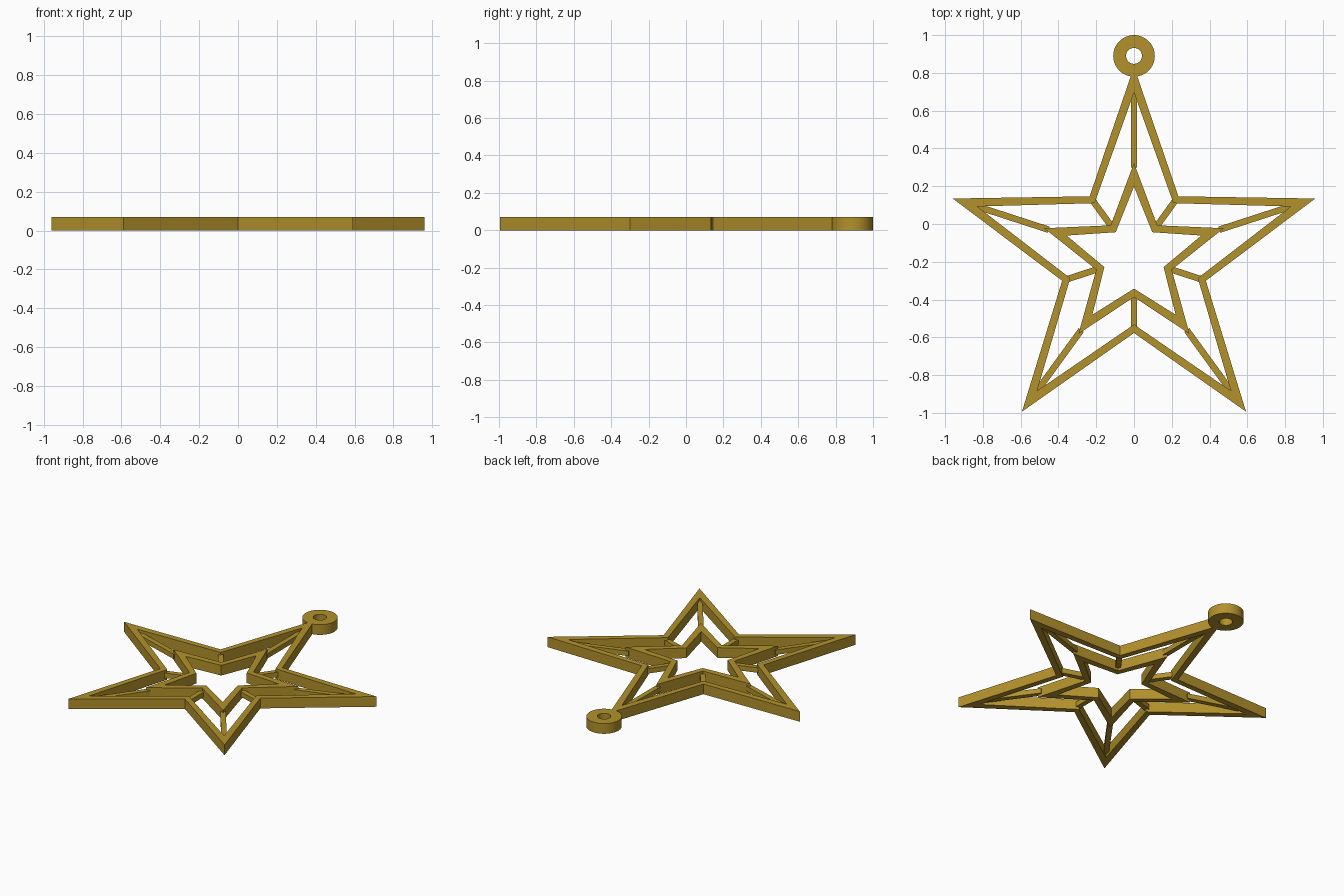
import bpy, bmesh, math
from mathutils import Matrix

if "Cube" in bpy.data.objects:
    bpy.data.objects.remove(bpy.data.objects["Cube"])

HEIGHT = 0.07
CENTRE_Y = -0.177

gold = bpy.data.materials.new("gold")
gold.diffuse_color = (0.45, 0.285, 0.025, 1)
gold.use_nodes = True
gold.node_tree.nodes["Principled BSDF"].inputs["Base Color"].default_value = gold.diffuse_color


def finish(bm, name):
    bmesh.ops.recalc_face_normals(bm, faces=bm.faces)
    mesh = bpy.data.meshes.new(name)
    bm.to_mesh(mesh)
    bm.free()
    mesh.materials.append(gold)
    obj = bpy.data.objects.new(name, mesh)
    bpy.context.collection.objects.link(obj)
    return obj


def star_points(tip, notch):
    pts = []
    for i in range(10):
        a = math.radians(90 + 36 * i)
        r = notch if i % 2 else tip
        pts.append((r * math.cos(a), CENTRE_Y + r * math.sin(a)))
    return pts


def circle_points(r, y, n=64):
    return [(r * math.cos(2 * math.pi * i / n), y + r * math.sin(2 * math.pi * i / n))
            for i in range(n)]


def band(name, outer, inner):
    """Closed flat band between two outlines, from the ground to HEIGHT."""
    bm = bmesh.new()
    loops = [[bm.verts.new((x, y, z)) for x, y in pts]
             for pts, z in ((outer, 0), (outer, HEIGHT), (inner, HEIGHT), (inner, 0))]
    n = len(outer)
    for k in range(4):
        a, b = loops[k], loops[(k + 1) % 4]
        for i in range(n):
            j = (i + 1) % n
            bm.faces.new((a[i], a[j], b[j], b[i]))
    return finish(bm, name)


# Two nested star frames
band("outer_star", star_points(1.009, 0.40), star_points(0.873, 0.355))
band("inner_star", star_points(0.50, 0.21), star_points(0.375, 0.165))

# Hanging ring above the top tip
ring = band("hanging_ring", circle_points(0.11, 0.89), circle_points(0.042, 0.89))
bpy.context.view_layer.objects.active = ring
ring.select_set(True)
bpy.ops.object.shade_smooth_by_angle(angle=math.radians(30))

# Thin bars joining the frames at tips and notches
bm = bmesh.new()
for i in range(10):
    r0, r1 = (0.19, 0.375) if i % 2 else (0.475, 0.89)
    m = (Matrix.Translation((0, CENTRE_Y, HEIGHT / 2))
         @ Matrix.Rotation(math.radians(90 + 36 * i), 4, 'Z')
         @ Matrix.Translation(((r0 + r1) / 2, 0, 0))
         @ Matrix.Diagonal((r1 - r0, 0.034, 0.034, 1)))
    bmesh.ops.create_cube(bm, size=1, matrix=m)
finish(bm, "connecting_bars")
